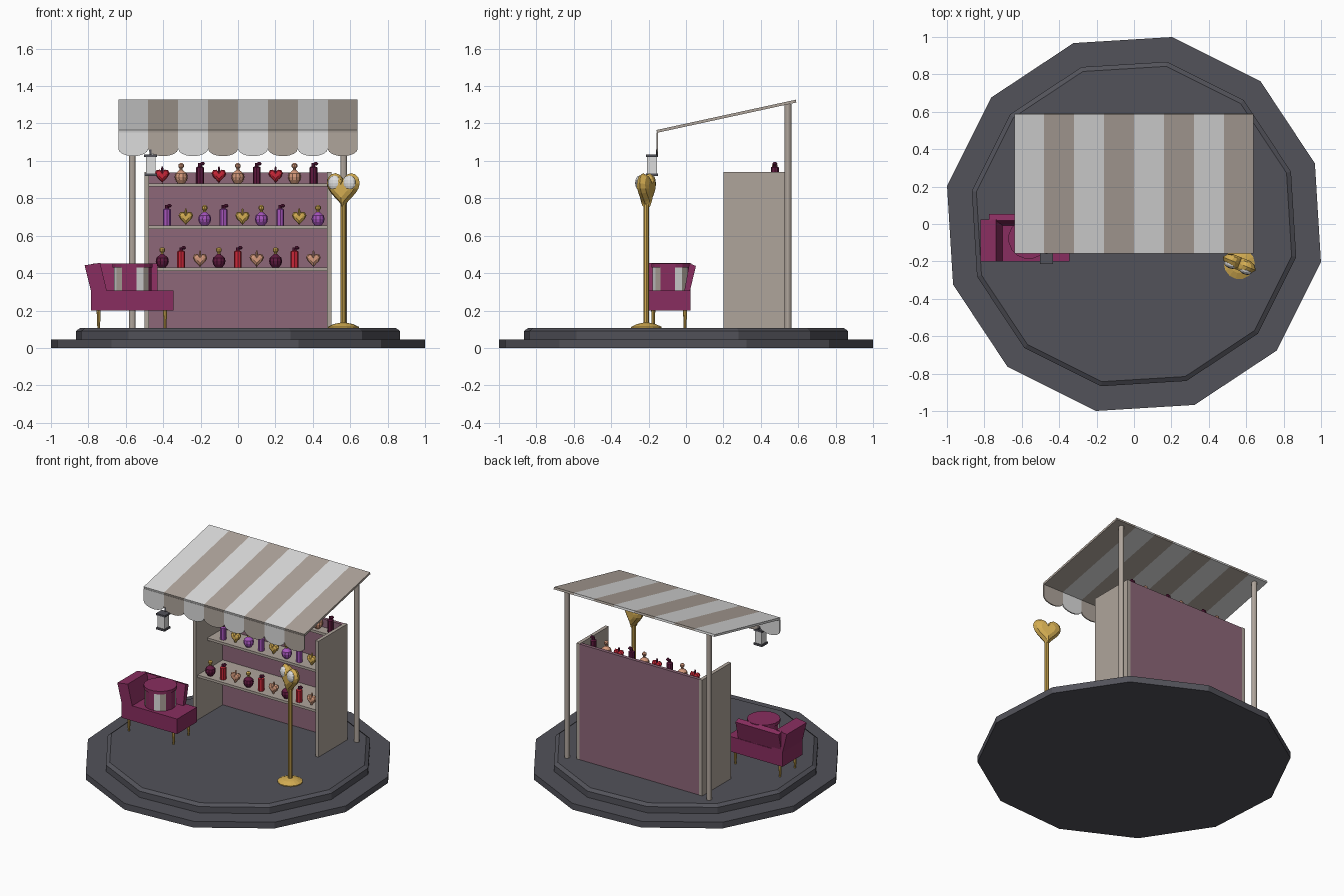
import bpy, bmesh, math
from mathutils import Matrix, Vector

if "Cube" in bpy.data.objects:
    bpy.data.objects.remove(bpy.data.objects["Cube"])


def mat(name, *rgb):
    m = bpy.data.materials.new(name)
    m.diffuse_color = (*rgb, 1)
    m.use_nodes = True
    m.node_tree.nodes["Principled BSDF"].inputs["Base Color"].default_value = m.diffuse_color
    return m


GREY = mat("charcoal", .085, .085, .102)
WHITE = mat("white", .72, .72, .72)
TAUPE = mat("taupe", .43, .375, .33)
MAUVE = mat("mauve", .27, .135, .19)
MAGENTA = mat("magenta", .25, .027, .115)
GOLD = mat("gold", .66, .42, .085)
RED = mat("red", .60, .02, .04)
PEACH = mat("peach", .66, .32, .20)
PURPLE = mat("purple", .38, .09, .50)
MAROON = mat("maroon", .12, .01, .05)


def finish(name, bm, mats, smooth=False):
    bmesh.ops.recalc_face_normals(bm, faces=bm.faces[:])
    me = bpy.data.meshes.new(name)
    bm.to_mesh(me)
    bm.free()
    ob = bpy.data.objects.new(name, me)
    bpy.context.collection.objects.link(ob)
    for m in mats if isinstance(mats, list) else [mats]:
        me.materials.append(m)
    if smooth:
        bpy.context.view_layer.objects.active = ob
        bpy.ops.object.select_all(action='DESELECT')
        ob.select_set(True)
        bpy.ops.object.shade_smooth_by_angle(angle=math.radians(40))
    return ob


def box(name, x0, x1, y0, y1, z0, z1, m):
    bm = bmesh.new()
    bmesh.ops.create_cube(bm, size=1, matrix=Matrix.Translation(
        ((x0 + x1) / 2, (y0 + y1) / 2, (z0 + z1) / 2)) @ Matrix.Diagonal((x1 - x0, y1 - y0, z1 - z0, 1)))
    return finish(name, bm, m)


def lathe(name, profile, at, m, n=12, phase=0, rule=None, smooth=False):
    """Stack rings of (radius, z) around a vertical axis, capped at both ends."""
    bm = bmesh.new()
    rings = [[bm.verts.new((at[0] + r * math.cos(phase + 2 * math.pi * i / n),
                            at[1] + r * math.sin(phase + 2 * math.pi * i / n), at[2] + z))
              for i in range(n)] for r, z in profile]
    for a, b in zip(rings, rings[1:]):
        for i in range(n):
            f = bm.faces.new((a[i], a[(i + 1) % n], b[(i + 1) % n], b[i]))
            f.material_index = rule(i) if rule else 0
    bm.faces.new(rings[0])
    bm.faces.new(rings[-1])
    return finish(name, bm, m, smooth)


def prism(name, pts, offset, m):
    """Extrude a flat outline of 3D points along an offset."""
    bm = bmesh.new()
    a = [bm.verts.new(p) for p in pts]
    b = [bm.verts.new(Vector(p) + Vector(offset)) for p in pts]
    bm.faces.new(a)
    bm.faces.new(b)
    for i in range(len(a)):
        j = (i + 1) % len(a)
        bm.faces.new((a[i], a[j], b[j], b[i]))
    return finish(name, bm, m)


def heart(name, at, w, h, d, m, turn=0, n=20, tip=1.0):
    """Puffy heart: outline rings shrinking to the front and back."""
    out = []
    for i in range(n):
        t = 2 * math.pi * i / n
        x = math.sin(t) ** 3
        z = (13 * math.cos(t) - 5 * math.cos(2 * t) - 2 * math.cos(3 * t) - math.cos(4 * t) + 17) / 29
        out.append((x * w / 2, (z ** tip) * h))
    rot = Matrix.Rotation(turn, 3, 'Z')
    bm = bmesh.new()
    rings = []
    for s, y in ((.5, -.5), (.82, -.34), (1, 0), (.82, .34), (.5, .5)):
        rings.append([bm.verts.new(Vector(at) + rot @ Vector(
            (x * s, y * d, h * .58 + (z - h * .58) * s))) for x, z in out])
    for a, b in zip(rings, rings[1:]):
        for i in range(n):
            bm.faces.new((a[i], a[(i + 1) % n], b[(i + 1) % n], b[i]))
    bm.faces.new(rings[0])
    bm.faces.new(rings[-1])
    return finish(name, bm, m)


# Two-step twelve-sided platform
PH = math.radians(18.5)
lathe("platform_lower", [(1.02, 0), (1.02, .045)], (0, 0, 0), GREY, 12, PH)
lathe("platform_upper", [(.885, .045), (.885, .09), (.86, .107)], (0, 0, 0), GREY, 12, PH)

# Display stand: side panels, back wall and stepped shelves
for s in (-1, 1):
    box("side_panel", min(s * .5, s * .475), max(s * .5, s * .475), .2, .53, .105, .94, TAUPE)
    lathe("awning_post", [(.018, .105), (.018, 1.305)], (s * .565, .545, 0), TAUPE, 12)
box("back_wall", -.475, .475, .505, .529, .105, .938, MAUVE)
SHELVES = ((.43, .22), (.655, .33), (.88, .43))
for z, y in SHELVES:
    box("shelf", -.475, .475, y, .505, z - .018, z, TAUPE)


# Perfume bottles
def round_bottle(x, y, z, m):
    lathe("round_bottle", [(.018, 0), (.031, .017), (.035, .034), (.031, .052), (.012, .068), (.009, .072)],
          (x, y, z), m, 10)
    lathe("round_cap", [(.008, .07), (.008, .08), (.015, .088), (.015, .1), (.006, .108)],
          (x, y, z), PEACH if m == PEACH else GOLD, 8)


def tall_bottle(x, y, z, m):
    lathe("tall_bottle", [(.021, 0), (.021, .085), (.012, .09)], (x, y, z), m, 8)
    lathe("spray_neck", [(.01, .088), (.01, .108)], (x, y, z), MAROON, 8)
    lathe("spray_bulb", [(.006, .096), (.014, .104), (.006, .115)], (x + .013, y, z), MAROON, 8)


def heart_bottle(x, y, z, m):
    heart("heart_bottle", (x, y, z), .078, .074, .04, m, 0, 16)
    lathe("heart_cap", [(.006, .055), (.006, .08), (.003, .09)], (x, y, z),
          MAROON if m == RED else m, 8)


ROWS = (
    (-.405, ((round_bottle, MAROON), (tall_bottle, RED), (heart_bottle, PEACH))),
    (-.38, ((tall_bottle, PURPLE), (heart_bottle, GOLD), (round_bottle, PURPLE))),
    (-.405, ((heart_bottle, RED), (round_bottle, PEACH), (tall_bottle, MAROON))),
)
for (z, y), (x0, kinds) in zip(SHELVES, ROWS):
    for i in range(9):
        make, m = kinds[i % 3]
        make(x0 + i * .101, y + .045, z, m)

# Striped awning with a scalloped valance
for i in range(8):
    x0 = -.64 + i * .16
    m = TAUPE if i % 2 else WHITE
    prism("awning_stripe", [(x0, -.155, 1.15), (x0, .59, 1.312), (x0, .587, 1.327), (x0, -.158, 1.165)],
          (.16, 0, 0), m)
    pts = [(x0, -.158, 1.152), (x0 + .16, -.158, 1.152)]
    for k in range(9):
        a = math.pi * k / 8
        pts.append((x0 + .08 + .08 * math.cos(a), -.158, 1.065 - .04 * math.sin(a)))
    prism("valance_scallop", pts, (0, .008, 0), m)

# Hanging lantern
LX, LY = -.467, -.182
box("lantern_glass", LX - .026, LX + .026, LY - .026, LY + .026, .93, 1.022, WHITE)
box("lantern_top", LX - .035, LX + .035, LY - .033, LY + .033, 1.02, 1.033, GREY)
box("lantern_base", LX - .033, LX + .033, LY - .033, LY + .033, .918, .932, GREY)
box("lantern_hook", LX - .005, LX + .005, -.16, -.15, 1.03, 1.06, GREY)

# Heart-headed floor stand
SX, SY = .563, -.212
lathe("stand_foot", [(.083, .105), (.083, .113), (.05, .128), (.016, .135)], (SX, SY, 0), GOLD, 14)
lathe("stand_pole", [(.015, .12), (.015, .77)], (SX, SY, 0), GOLD, 10)
TURN = math.radians(-22)
heart("stand_heart", (SX, SY, .74), .19, .195, .07, GOLD, TURN, 28)
for s in (-1, 1):
    bm = bmesh.new()
    bmesh.ops.create_uvsphere(bm, u_segments=14, v_segments=8, radius=1, matrix=Matrix.Translation(
        (SX, SY, .882)) @ Matrix.Rotation(TURN, 4, 'Z') @ Matrix.Translation((s * .043, -.021, 0))
        @ Matrix.Diagonal((.037, .022, .04, 1)))
    finish("heart_white_lobe", bm, WHITE)

# Lounge seat with slanted arm and back, on gold legs
box("lounge_seat", -.785, -.345, -.2, .025, .2, .308, MAGENTA)
prism("lounge_arm", [(-.785, -.2, .3), (-.7, -.2, .3), (-.737, -.2, .455), (-.82, -.2, .442)],
      (0, .225, 0), MAGENTA)
prism("lounge_back", [(-.775, -.01, .3), (-.775, .02, .3), (-.775, .053, .438), (-.775, .018, .452)],
      (.345, 0, 0), MAGENTA)
for x in (-.745, -.39):
    for y in (-.175, -.005):
        lathe("lounge_leg", [(.007, .105), (.011, .2)], (x, y, 0), GOLD, 8)

# Striped round gift box resting on the seat
BX, BY = -.563, -.078
lathe("gift_box", [(.103, .305), (.103, .44)], (BX, BY, 0), [WHITE, TAUPE, MAGENTA], 16, math.radians(11.25),
      lambda i: (0, 1, 2, 2)[i % 4])
lathe("gift_box_lid", [(.109, .43), (.109, .452)], (BX, BY, 0), MAGENTA, 16, math.radians(11.25))
